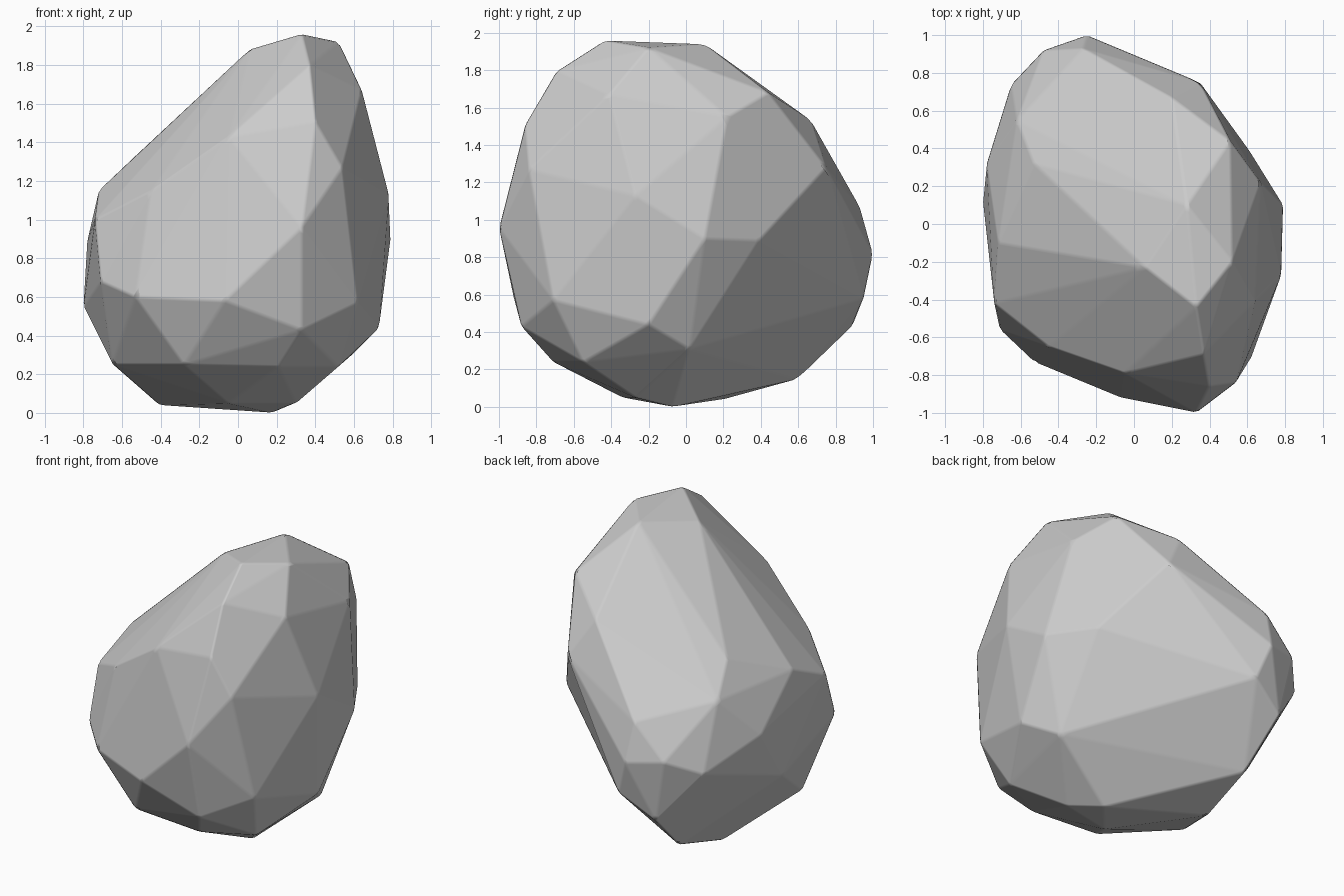
import bpy
import bmesh

default_cube = bpy.data.objects.get("Cube")
if default_cube:
    bpy.data.objects.remove(default_cube, do_unlink=True)


def make_material(name, colour):
    material = bpy.data.materials.new(name)
    material.use_nodes = True
    material.diffuse_color = colour
    shader = material.node_tree.nodes["Principled BSDF"]
    shader.inputs["Base Color"].default_value = colour
    shader.inputs["Roughness"].default_value = 0.9
    return material


def chisel_rock(name, corner_groups, material):
    """Wrap a tight faceted skin around the corner points."""
    mesh = bpy.data.meshes.new(name)
    skin = bmesh.new()
    for group in corner_groups:
        for corner in group:
            skin.verts.new(corner)
    result = bmesh.ops.convex_hull(skin, input=skin.verts[:])
    leftover = set(result["geom_interior"]) | set(result["geom_unused"])
    loose = [item for item in leftover if isinstance(item, bmesh.types.BMVert)]
    bmesh.ops.delete(skin, geom=loose, context="VERTS")
    bmesh.ops.recalc_face_normals(skin, faces=skin.faces[:])
    skin.to_mesh(mesh)
    skin.free()
    mesh.materials.append(material)
    rock = bpy.data.objects.new(name, mesh)
    bpy.context.collection.objects.link(rock)
    return rock


# Crown: the small leaning peak
crown = [
    (.33, -.44, 1.96), (.52, -.2, 1.92), (.28, .1, 1.94), (.06, -.23, 1.88),
    (.37, -.69, 1.8), (.64, -.41, 1.67), (.51, .44, 1.68), (.67, .22, 1.55),
]

# Shoulders: where the slopes turn into the walls
front_shoulder = [
    (.4, -.86, 1.51), (.54, -.84, 1.27), (-.05, -.79, 1.43), (-.45, -.65, 1.15),
]
side_shoulder = [
    (-.72, -.1, 1.15), (-.53, .32, 1.33), (-.62, .55, 1.16),
]
back_shoulder = [
    (.2, .67, 1.53), (.35, .75, 1.28), (.47, .55, 1.29), (-.27, .93, 1.07),
]

# Belly: the widest band
belly = [
    (.33, -1, .96), (.78, -.27, 1.13), (.79, .1, .9), (.61, .39, .89),
    (-.25, 1, .82), (-.48, .92, .85), (-.65, .74, .75), (-.78, .32, .89),
    (-.8, .12, .55), (-.74, -.42, 1), (-.71, -.56, .68),
]

# Foot: the undercut that narrows to the ground
undercut = [
    (-.53, -.73, .6), (-.07, -.92, .58), (.33, -.88, .43), (.62, -.71, .57),
    (.73, -.2, .44), (.6, .02, .31), (-.17, .95, .58), (-.4, .89, .43),
]
foot = [
    (.21, -.71, .24), (.52, -.55, .24), (-.28, -.68, .25), (-.65, -.3, .25),
    (-.37, .6, .15), (-.41, .2, .04), (.3, -.27, .05), (-.05, -.34, .05),
    (.18, -.07, 0),
]

stone = make_material("stone_grey", (.6, .6, .6, 1))
rock = chisel_rock(
    "rock",
    [crown, front_shoulder, side_shoulder, back_shoulder, belly, undercut, foot],
    stone,
)

# Slightly worn edges between flat facets
bpy.context.view_layer.objects.active = rock
rock.select_set(True)
bpy.ops.object.shade_smooth()
worn_edges = rock.modifiers.new("worn_edges", "BEVEL")
worn_edges.width = .012
worn_edges.segments = 1
worn_edges.limit_method = "NONE"
worn_edges.harden_normals = True
